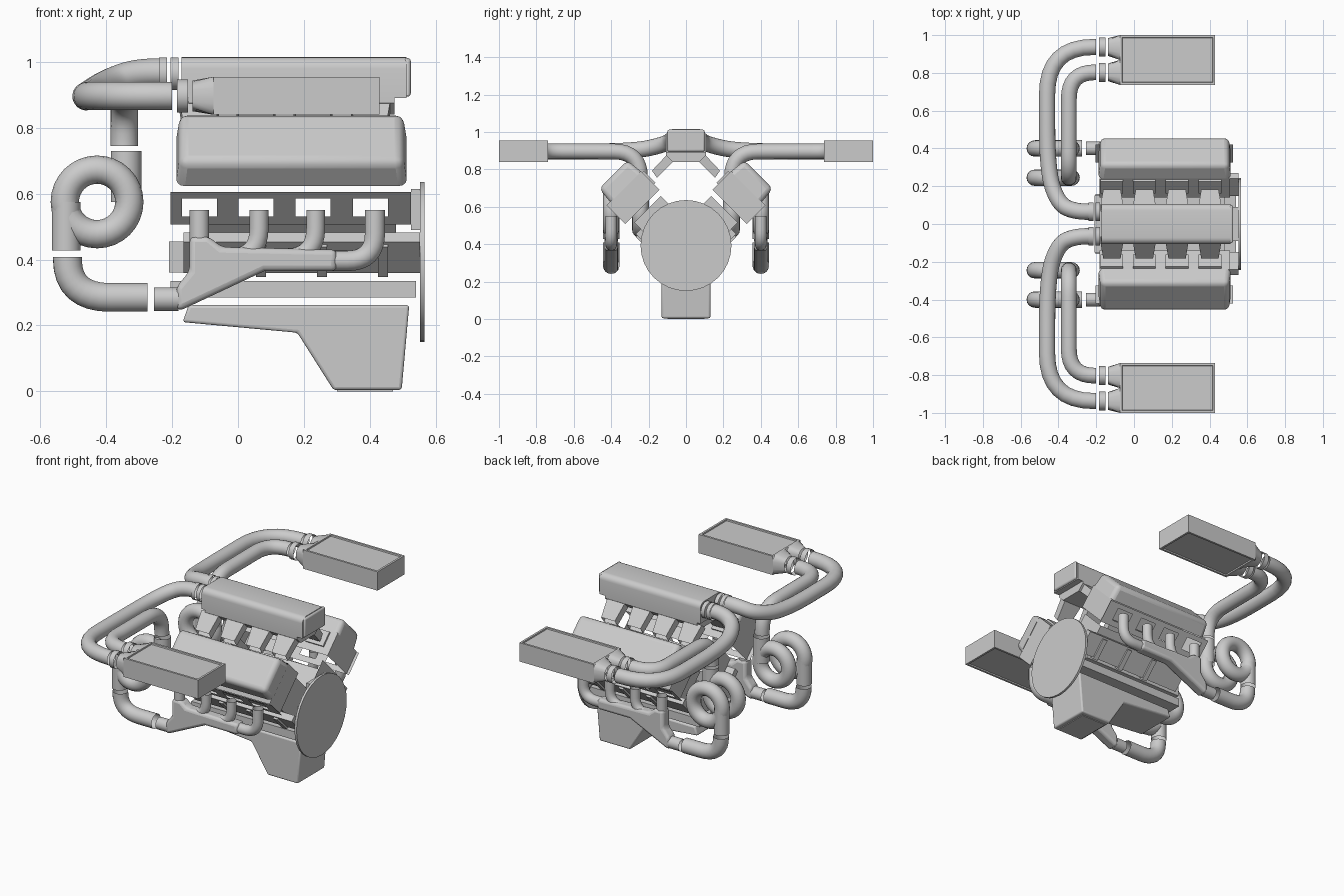
import bpy, bmesh, math
from mathutils import Matrix, Vector

old = bpy.data.objects.get("Cube")
if old:
    bpy.data.objects.remove(old)

grey = bpy.data.materials.new("plain_grey")
grey.use_nodes = True
grey.diffuse_color = (0.6, 0.6, 0.6, 1)
grey.node_tree.nodes["Principled BSDF"].inputs["Base Color"].default_value = (0.6, 0.6, 0.6, 1)

BANK = Matrix.Rotation(math.radians(45), 4, 'X')   # cylinder bank frame
AXES = {'x': 0, 'y': 1, 'z': 2}


def finish(name, bm, mirror=True, bevel=0, smooth=True):
    me = bpy.data.meshes.new(name)
    bm.to_mesh(me)
    bm.free()
    ob = bpy.data.objects.new(name, me)
    bpy.context.collection.objects.link(ob)
    me.materials.append(grey)
    if bevel:
        b = ob.modifiers.new("round", 'BEVEL')
        b.width, b.segments, b.limit_method = bevel, 3, 'ANGLE'
    if mirror:
        m = ob.modifiers.new("other_side", 'MIRROR')
        m.use_axis = (False, True, False)
        m.use_mirror_merge = False
    if smooth:
        bpy.ops.object.select_all(action='DESELECT')
        ob.select_set(True)
        bpy.context.view_layer.objects.active = ob
        bpy.ops.object.shade_smooth_by_angle(angle=math.radians(35))
    return ob


def box_bm(lo, hi, skip=(), taper=0):
    """Box between two corners; skip lists open sides, taper shrinks the top."""
    bm = bmesh.new()
    lo, hi = Vector(lo), Vector(hi)
    new = bmesh.ops.create_cube(bm, size=1)["verts"]
    mid, size = (lo + hi) / 2, hi - lo
    for f in list(bm.faces):
        f.normal_update()
        if any(f.normal[AXES[s[1]]] * (1 if s[0] == '+' else -1) > 0.9 for s in skip):
            bm.faces.remove(f)
    for v in new:
        d = taper if v.co.z > 0 else 0
        v.co = mid + Vector((v.co[i] * (size[i] - (2 * d if i < 2 else 0)) for i in range(3)))
    return bm


def box(name, lo, hi, skip=(), taper=0, frame=None, **kw):
    bm = box_bm(lo, hi, skip, taper)
    if frame:
        bm.transform(frame)
    return finish(name, bm, **kw)


def prism(name, profile, axis, a, b, **kw):
    """Extrude a 2D outline along x or y."""
    bm = bmesh.new()
    put = (lambda p, t: (t, p[0], p[1])) if axis == 'x' else (lambda p, t: (p[0], t, p[1]))
    ends = [[bm.verts.new(put(p, t)) for p in profile] for t in (a, b)]
    n = len(profile)
    for ring in ends:
        bm.faces.new(ring)
    for i in range(n):
        j = (i + 1) % n
        bm.faces.new((ends[0][i], ends[0][j], ends[1][j], ends[1][i]))
    bmesh.ops.recalc_face_normals(bm, faces=bm.faces)
    return finish(name, bm, **kw)


def tube(name, pts, r, bend=0.1, sides=20, bm=None):
    """Open round pipe along a path with rounded corners."""
    pts = [Vector(p) for p in pts]
    path = [pts[0]]
    for i in range(1, len(pts) - 1):
        c, da, db = pts[i], pts[i - 1] - pts[i], pts[i + 1] - pts[i]
        p = c + da.normalized() * min(bend, da.length * (.95 if i == 1 else .5))
        q = c + db.normalized() * min(bend, db.length * (.95 if i == len(pts) - 2 else .5))
        path += [p.lerp(c, t / 8).lerp(c.lerp(q, t / 8), t / 8) for t in range(9)]
    path.append(pts[-1])
    path = [p for i, p in enumerate(path) if i == 0 or (p - path[i - 1]).length > 1e-4]
    own = bm is None
    bm = bm or bmesh.new()
    side = (path[1] - path[0]).orthogonal().normalized()
    last = None
    for i, p in enumerate(path):
        t = (path[min(i + 1, len(path) - 1)] - path[max(i - 1, 0)]).normalized()
        side = (side - t * side.dot(t)).normalized()
        up = t.cross(side)
        ring = [bm.verts.new(p + r * (math.cos(k * math.tau / sides) * side
                + math.sin(k * math.tau / sides) * up)) for k in range(sides)]
        if last:
            for k in range(sides):
                j = (k + 1) % sides
                bm.faces.new((last[k], last[j], ring[j], ring[k]))
        last = ring
    return finish(name, bm) if own else bm


def donut(name, x, y, z, major, minor):
    bm = bmesh.new()
    ring = [bm.verts.new((x + major + minor * math.cos(a), y + minor * math.sin(a), z))
            for a in (k * math.tau / 16 for k in range(16))]
    edges = [bm.edges.new((ring[k], ring[k - 1])) for k in range(16)]
    bmesh.ops.spin(bm, geom=edges, cent=(x, y, z), axis=(0, 1, 0), angle=math.tau,
                   steps=32, use_merge=True)
    bmesh.ops.remove_doubles(bm, verts=bm.verts, dist=1e-4)
    bmesh.ops.recalc_face_normals(bm, faces=bm.faces)
    finish(name, bm)


# Engine block, bank walls, sump rail and oil pan
box("block_core", (-.21, -.15, .36), (.48, .15, .455), ('+z',), mirror=False)
box("bank_wall", (-.11, .17, .4), (.48, .37, .56), ('+z', '-z', '+y'), frame=BANK)
box("bank_rail", (-.165, .131, .378), (.553, .17, .511), frame=BANK)
for i in range(3):
    x = .055 + .185 * i
    box(f"block_rib_{i + 1}", (x, .12, .37), (x + .03, .17, .5), frame=BANK)
box("sump_rail", (-.205, -.16, .285), (.54, .16, .335), mirror=False)
pan = [(-.15, .262), (.52, .262), (.497, .004), (.29, .004), (.18, .178), (-.168, .21)]
prism("oil_pan", pan, 'y', -.13, .13, mirror=False, bevel=.009)
box("pan_drain_plate", (.3, -.1, 0), (.47, .1, .03), mirror=False)

# Flywheel and rear plate
bm = bmesh.new()
bmesh.ops.create_cone(bm, cap_ends=True, segments=32, radius1=.243, radius2=.243, depth=.014,
                      matrix=Matrix.Translation((.56, 0, .393)) @ Matrix.Rotation(math.pi / 2, 4, 'Y'))
finish("flywheel", bm, mirror=False)
box("rear_plate", (.525, -.09, .49), (.554, .09, .615), mirror=False)

# Cylinder heads with open exhaust ports
PORTS = [-.117, .055, .228, .402]
SIDE = .129
bm = box_bm((-.183, SIDE, .588), (.508, .388, .73), ('+z', '-z', '-y'))
xs = [-.205] + [p + d for p in PORTS for d in (-.053, .053)] + [.525]
us = [.588, .622, .698, .726]
for i in range(len(xs) - 1):
    for j in range(3):
        if j == 1 and i % 2:
            continue
        bm.faces.new([bm.verts.new((x, SIDE, u)) for x, u in
                      ((xs[i], us[j]), (xs[i + 1], us[j]), (xs[i + 1], us[j + 1]), (xs[i], us[j + 1]))])
bm.transform(BANK)
finish("cylinder_head", bm, smooth=False)
box("valve_cover", (-.187, .155, .726), (.512, .388, .821), ('-z',), .01, BANK, bevel=.026)

# Intake plenum and runners
arch = [(s * (.072 + .035 * math.cos(a)), .98 + .035 * math.sin(a)) for s, turn in ((1, 0), (-1, 1))
        for a in (math.pi / 2 * (abs(turn * 5 - k)) / 5 for k in range(6))]
prism("plenum", [(-.107, .89), (.107, .89)] + arch, 'x', -.172, .512, mirror=False)
box("plenum_end_cap", (.505, -.1, .895), (.525, .1, 1.012), bevel=.01, mirror=False)
prism("plenum_base", [(-.107, .9), (-.107, .875), (-.07, .84), (.07, .84), (.107, .875), (.107, .9)],
      'x', -.15, .475, mirror=False)
for i, p in enumerate(PORTS):
    bm = bmesh.new()
    ends = [[bm.verts.new((p + sx * w, y, z)) for sx, (y, z) in
             ((-1, lo), (1, lo), (1, hi), (-1, hi))]
            for w, lo, hi in ((.06, (-.065, .845), (-.1, .88)), (.046, (-.155, .755), (-.182, .793)))]
    for k in range(4):
        bm.faces.new((ends[0][k], ends[0][k - 1], ends[1][k - 1], ends[1][k]))
    bmesh.ops.recalc_face_normals(bm, faces=bm.faces)
    finish(f"intake_runner_{i + 1}", bm, smooth=False)
    box(f"intake_flange_{i + 1}", (p - .06, .388, .63), (p + .06, .4, .72), frame=BANK)

# Exhaust header: four upright branches, a log and a slanted collector
Y = -.4
bm = bmesh.new()
tube("", [(-.117, Y, .55), (-.117, Y, .34)], .03, bm=bm)
for p in (.064, .236):
    tube("", [(p, Y, .55), (p, Y, .405), (p - .13, Y, .405)], .029, .09, bm=bm)
tube("", [(.416, Y, .55), (.416, Y, .396), (.25, Y, .396)], .031, .085, bm=bm)
tube("", [(-.18, Y, .28), (-.255, Y, .28)], .036, bm=bm)
finish("exhaust_header", bm)
log = [(-.147, .47), (-.147, .365), (-.188, .316), (-.188, .245), (-.165, .25), (.08, .365),
       (.3, .365), (.3, .43), (-.05, .438), (-.088, .47)]
prism("header_log", log, 'y', Y - .036, Y + .036, bevel=.017)

# Turbochargers
tube("exhaust_elbow", [(-.275, -.4, .285), (-.518, -.4, .285), (-.518, -.4, .408)], .044, .13)
tube("turbine_inlet", [(-.522, -.4, .427), (-.522, -.4, .575)], .044)
donut("turbine_volute", -.428, -.4, .575, .098, .043)
donut("compressor_volute", -.428, -.245, .575, .098, .043)
tube("compressor_outlet", [(-.34, -.245, .575), (-.34, -.245, .73)], .047)

# Intake pipes and hose clamps
tube("charge_pipe", [(-.2, -.803, .897), (-.345, -.803, .897), (-.345, -.245, .895),
                     (-.345, -.245, .745)], .042, .14)
tube("plenum_pipe", [(-.2, -.937, .897), (-.46, -.937, .897), (-.46, -.28, .895), (-.4, -.105, .935),
                     (-.31, -.065, .968), (-.24, -.065, .968)], .043, .25)
bm = bmesh.new()
for x in (-.24, -.205):
    tube("", [(x, -.065, .965), (x + .025, -.065, .965)], .05, bm=bm)
for y in (-.803, -.937):
    tube("", [(-.185, y, .897), (-.152, y, .897)], .051, bm=bm)
finish("hose_clamps", bm)

# Air boxes with recessed panels and two round-to-square necks
bm = box_bm((-.075, -1, .84), (.43, -.737, .955), ('-x',))
bm.normal_update()
panels = [f for f in bm.faces if abs(f.normal.z) > .9]
for rim, drop in ((.018, 0), (.002, -.008)):
    bmesh.ops.inset_individual(bm, faces=panels, thickness=rim, depth=drop)
finish("air_box", bm, smooth=False)
bm = bmesh.new()
for y, edge in ((-.803, -.8027), (-.937, -.9343)):
    ang = [(k + .5) * math.tau / 24 for k in range(24)]
    near = [bm.verts.new((-.138, y + .047 * math.cos(a), .897 + .047 * math.sin(a))) for a in ang]
    far = []
    for a in ang:
        s = 1 / max(abs(math.cos(a)), abs(math.sin(a)))
        far.append(bm.verts.new((-.075, edge + .0657 * s * math.cos(a), .8975 + .0575 * s * math.sin(a))))
    for k in range(24):
        bm.faces.new((near[k - 1], far[k - 1], far[k], near[k]))
bmesh.ops.recalc_face_normals(bm, faces=bm.faces)
finish("air_box_necks", bm)
